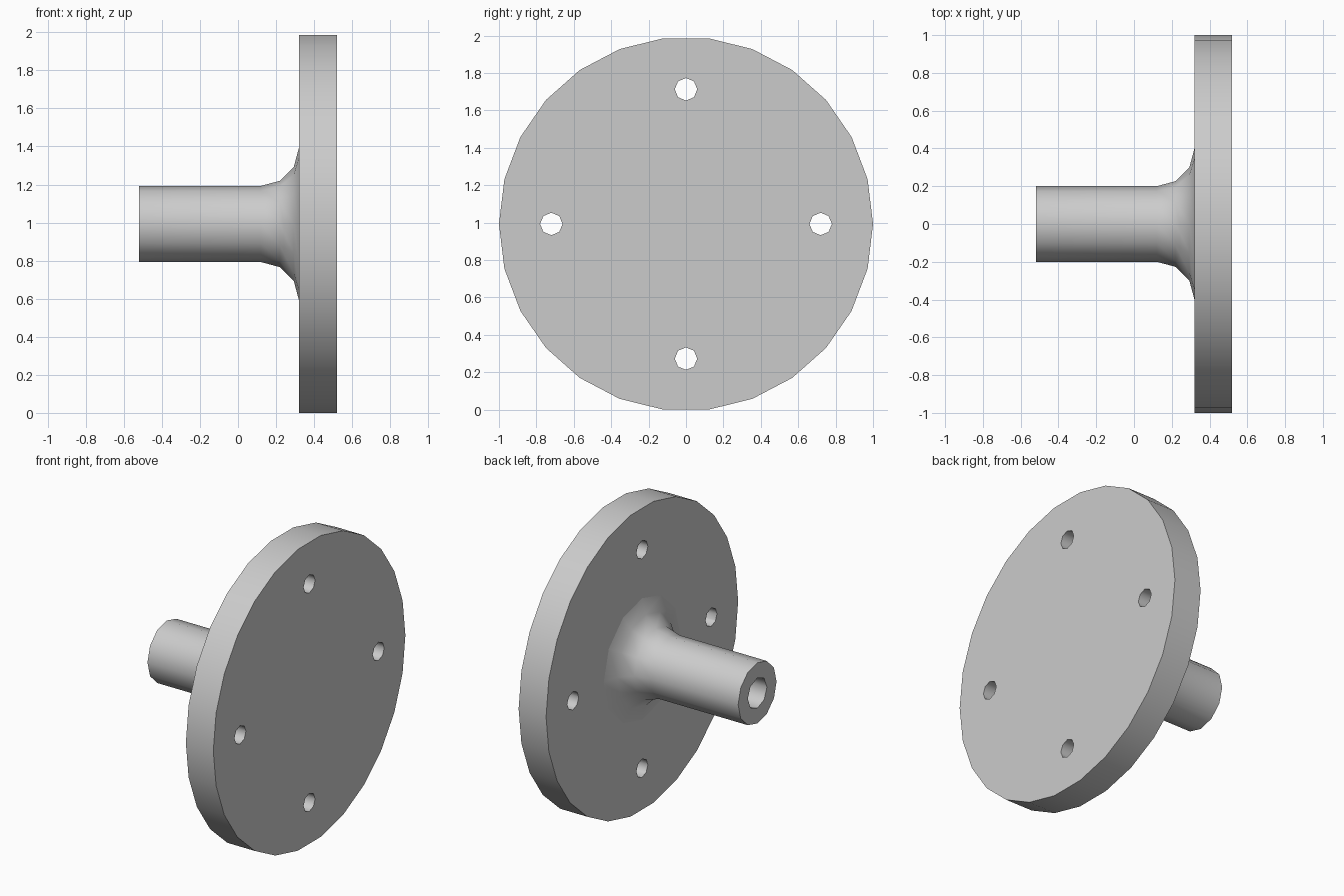
import bpy
import bmesh
from math import sin, cos, pi, radians

default = bpy.data.objects.get("Cube")
if default:
    bpy.data.objects.remove(default, do_unlink=True)

DISC_SIDES = 26
AXIS_Z = cos(pi / DISC_SIDES)  # disc rests on a flat side
BACK, FACE, FRONT = -0.52, 0.32, 0.52
SHAFT_R, FILLET_R = 0.2, 0.2
BOLT_CIRCLE = 0.72

steel = bpy.data.materials.new("light grey metal")
steel.use_nodes = True
GREY = (0.6, 0.6, 0.6, 1)
steel.diffuse_color = GREY
steel.node_tree.nodes["Principled BSDF"].inputs["Base Color"].default_value = GREY


def lathe(name, profile, sides, y=0, z=0):
    """Closed solid around the x axis from (x, radius) pairs."""
    bm = bmesh.new()
    rings = [[bm.verts.new((x, y + r * cos(2 * pi * i / sides),
                            AXIS_Z + z + r * sin(2 * pi * i / sides)))
              for i in range(sides)] for x, r in profile]
    for a, b in zip(rings, rings[1:]):
        for i in range(sides):
            j = (i + 1) % sides
            bm.faces.new((a[i], a[j], b[j], b[i]))
    bm.faces.new(rings[0])
    bm.faces.new(rings[-1])
    bmesh.ops.recalc_face_normals(bm, faces=bm.faces)
    mesh = bpy.data.meshes.new(name)
    bm.to_mesh(mesh)
    bm.free()
    mesh.materials.append(steel)
    obj = bpy.data.objects.new(name, mesh)
    bpy.context.collection.objects.link(obj)
    return obj


def drill(obj, start, end, radius, y=0, z=0):
    """Cut an eight-sided hole along x."""
    cutter = lathe("drill", [(start, radius), (end, radius)], 8, y, z)
    mod = obj.modifiers.new("hole", "BOOLEAN")
    mod.operation = "DIFFERENCE"
    mod.solver = "EXACT"
    mod.object = cutter
    bpy.context.view_layer.objects.active = obj
    bpy.ops.object.modifier_apply(modifier=mod.name)
    bpy.data.objects.remove(cutter, do_unlink=True)


# Flange disc with four bolt holes
disc = lathe("flange_disc", [(FACE, 1), (FRONT, 1)], DISC_SIDES)
for k in range(4):
    drill(disc, FACE - 0.1, FRONT + 0.1, 0.06,
          BOLT_CIRCLE * cos(k * pi / 2), BOLT_CIRCLE * sin(k * pi / 2))

# Hollow shaft flaring into the disc through a fillet
fillet = [(FACE - FILLET_R + FILLET_R * sin(k * pi / 6),
           SHAFT_R + FILLET_R * (1 - cos(k * pi / 6))) for k in range(4)]
shaft = lathe("hollow_shaft",
              [(BACK, SHAFT_R)] + fillet + [(FACE + 0.01, SHAFT_R + FILLET_R)], 12)
drill(shaft, BACK - 0.1, FACE + 0.1, 0.1)

# Smooth round walls, sharp rims
for obj in (disc, shaft):
    bpy.ops.object.select_all(action="DESELECT")
    obj.select_set(True)
    bpy.context.view_layer.objects.active = obj
    bpy.ops.object.shade_smooth_by_angle(angle=radians(50))
